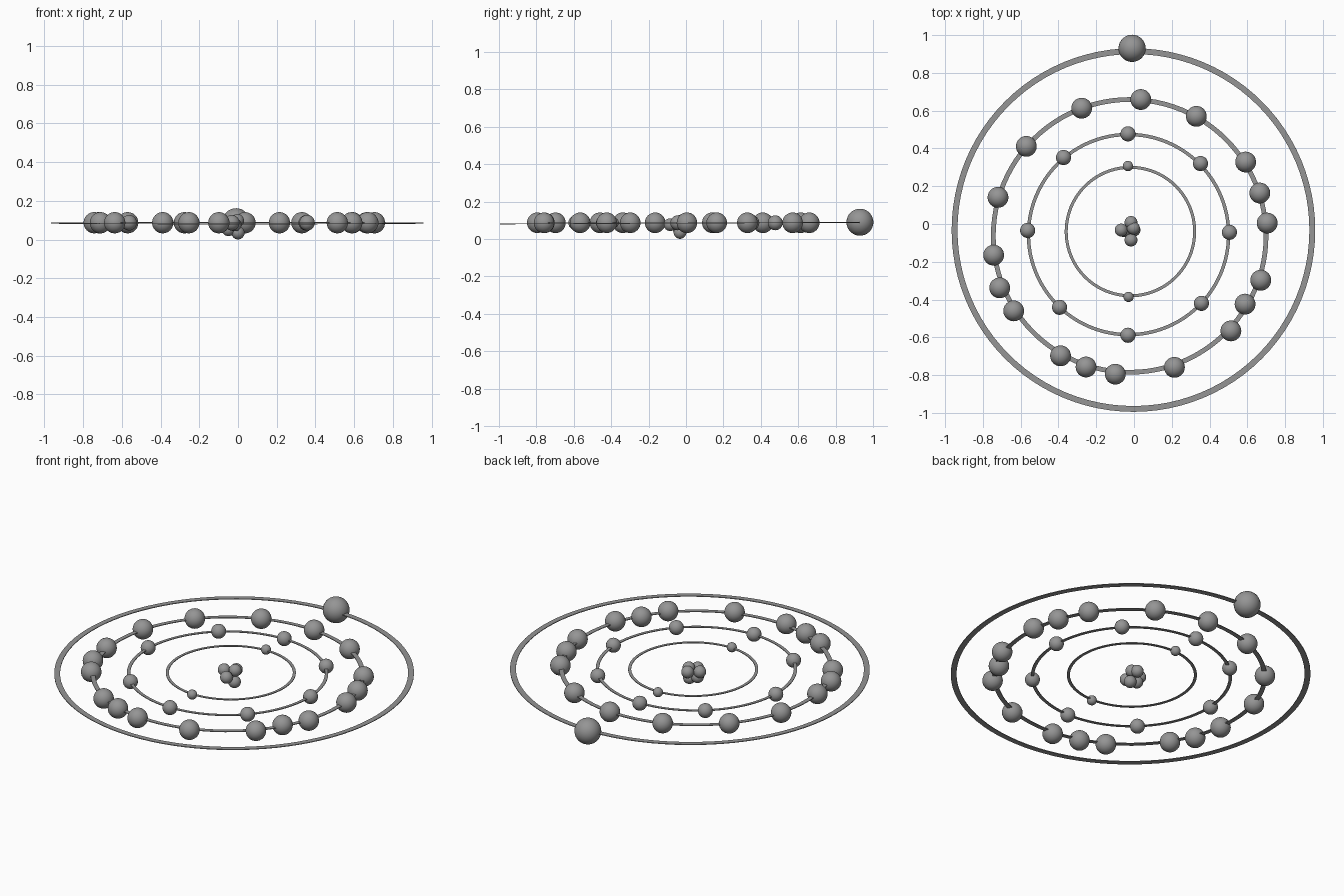
import bpy, bmesh, math

if "Cube" in bpy.data.objects:
    bpy.data.objects.remove(bpy.data.objects["Cube"])

grey = bpy.data.materials.new("grey")
grey.diffuse_color = (0.3, 0.3, 0.3, 1)
grey.use_nodes = True
grey.node_tree.nodes["Principled BSDF"].inputs["Base Color"].default_value = grey.diffuse_color


def finish(bm, name, loc):
    mesh = bpy.data.meshes.new(name)
    bm.to_mesh(mesh)
    bm.free()
    mesh.materials.append(grey)
    ob = bpy.data.objects.new(name, mesh)
    ob.location = loc
    bpy.context.collection.objects.link(ob)
    return ob


def ball(name, loc, radius):
    bm = bmesh.new()
    bmesh.ops.create_uvsphere(bm, u_segments=32, v_segments=16, radius=radius)
    for f in bm.faces:
        f.smooth = True
    return finish(bm, name, loc)


def flat_ring(name, loc, radius, width, thick=0.004, tilt=0.0, sides=96):
    # rectangular section swept around the z axis
    bm = bmesh.new()
    section = [(radius + sx * width / 2, sz * thick / 2)
               for sx, sz in ((-1, -1), (1, -1), (1, 1), (-1, 1))]
    loops = []
    for i in range(sides):
        a = 2 * math.pi * i / sides
        loops.append([bm.verts.new((r * math.cos(a), r * math.sin(a), z)) for r, z in section])
    for i in range(sides):
        p, q = loops[i], loops[(i + 1) % sides]
        for k in range(4):
            n = (k + 1) % 4
            bm.faces.new((p[k], q[k], q[n], p[n]))
    bmesh.ops.recalc_face_normals(bm, faces=bm.faces)
    ob = finish(bm, name, loc)
    ob.rotation_euler.x = math.radians(tilt)


Z = 0.087

# Orbit rings, from the inside out
flat_ring("orbit_ring_1", (-0.019, -0.040, Z), 0.340, 0.016)
flat_ring("orbit_ring_2", (-0.029, -0.056, Z), 0.530, 0.018)
flat_ring("orbit_ring_3", (-0.023, -0.063, Z), 0.722, 0.025)
flat_ring("orbit_ring_4", (-0.003, -0.032, 0.085), 0.947, 0.031, tilt=0.25)

# Balls riding on each ring
shells = {
    1: (0.027, [(-.032, .307), (-.029, -.386)]),
    2: (0.040, [(-.032, .477), (-.373, .352), (.352, .320), (.505, -.044),
                (-.563, -.034), (-.394, -.441), (.357, -.420), (-.032, -.589)]),
    3: (0.055, [(.036, .659), (-.277, .613), (.330, .570), (.591, .328), (-.570, .411),
                (-.720, .141), (.666, .164), (.705, .005), (-.743, -.165), (-.711, -.338),
                (-.637, -.460), (.671, -.298), (.588, -.424), (.513, -.566),
                (-.389, -.698), (-.254, -.757), (-.099, -.795), (.214, -.759)]),
    4: (0.072, [(-.010, .930)]),
}
for shell, (radius, places) in shells.items():
    for i, (x, y) in enumerate(places):
        ball(f"shell_{shell}_ball_{i + 1}", (x, y, Z if shell < 4 else 0.09), radius)

# Central cluster
cluster = [(-.016, .008, .088), (-.068, -.032, .088), (-.003, -.022, .098),
           (-.016, -.085, .077), (0, -.032, .035), (-.050, -.036, .052)]
for i, p in enumerate(cluster):
    ball(f"core_ball_{i + 1}", p, 0.034)
